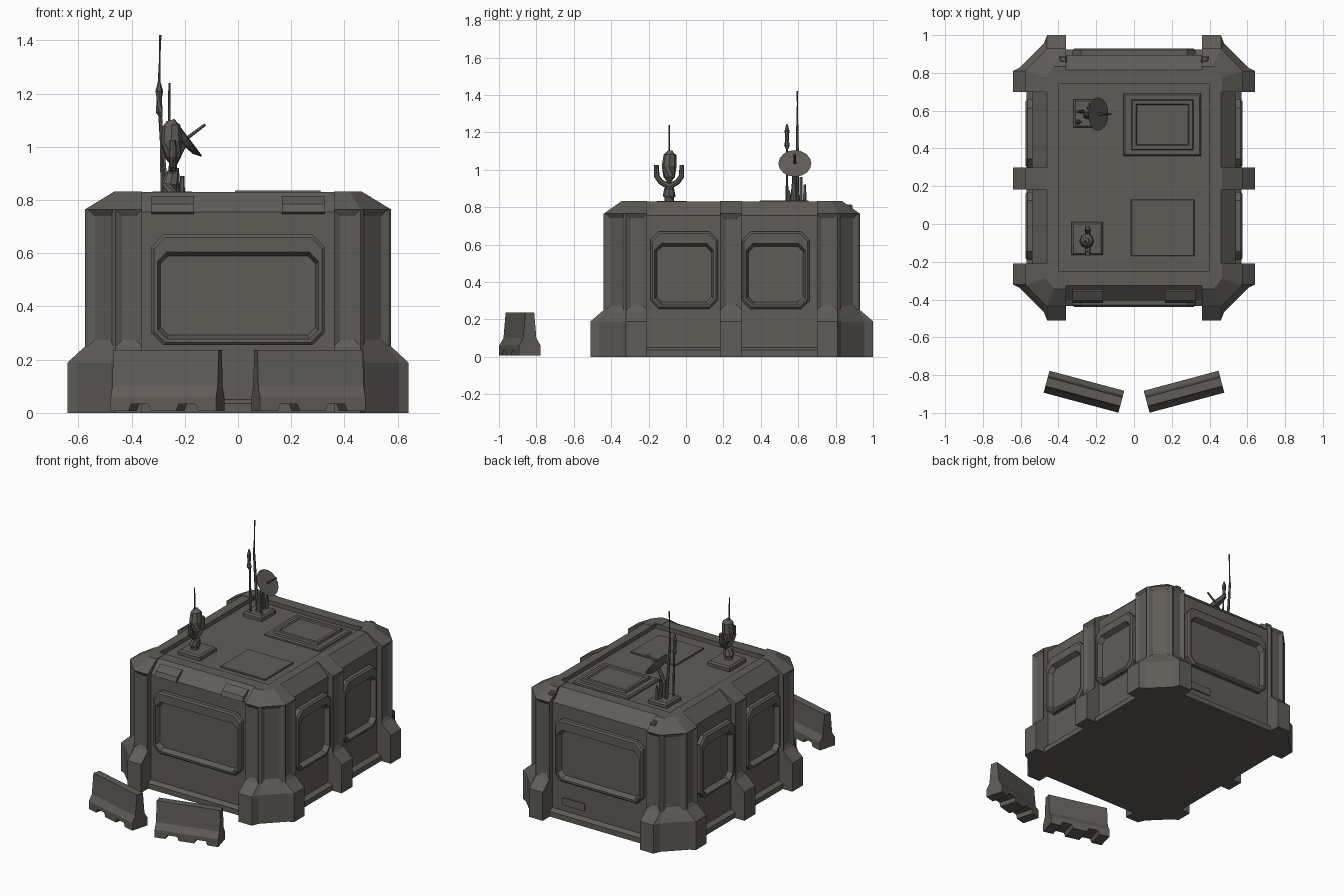
import bpy, bmesh, math
from mathutils import Vector, Matrix

if "Cube" in bpy.data.objects:
    bpy.data.objects.remove(bpy.data.objects["Cube"])

CY = 0.245   # centre of the building in y
mat = bpy.data.materials.new("weathered dark grey")
mat.diffuse_color = (0.115, 0.107, 0.097, 1)
mat.use_nodes = True
mat.node_tree.nodes["Principled BSDF"].inputs["Base Color"].default_value = mat.diffuse_color


def finish(name, bm, matrix=None):
    bmesh.ops.recalc_face_normals(bm, faces=bm.faces)
    if matrix:
        bm.transform(matrix)
    me = bpy.data.meshes.new(name)
    bm.to_mesh(me)
    bm.free()
    me.materials.append(mat)
    ob = bpy.data.objects.new(name, me)
    bpy.context.collection.objects.link(ob)
    return ob


def loft_bm(rings, cap0=True, cap1=True):
    bm = bmesh.new()
    vs = [[bm.verts.new(p) for p in r] for r in rings]
    n = len(vs[0])
    for a, b in zip(vs, vs[1:]):
        for i in range(n):
            j = (i + 1) % n
            bm.faces.new((a[i], a[j], b[j], b[i]))
    if cap0:
        bm.faces.new(vs[0])
    if cap1:
        bm.faces.new(vs[-1])
    return bm


def loft(name, rings, cap0=True, cap1=True, matrix=None):
    return finish(name, loft_bm(rings, cap0, cap1), matrix)


def box(name, x0, x1, y0, y1, z0, z1, bevel=0.0):
    b = bevel
    ring = lambda i, z: [(x0+i, y0+i, z), (x1-i, y0+i, z), (x1-i, y1-i, z), (x0+i, y1-i, z)]
    rings = [ring(0, z0), ring(0, z1 - b)] + ([ring(b, z1)] if b else [])
    return loft(name, rings)


def tube(name, pts, radii, sides=8):
    pts = [Vector(p) for p in pts]
    rings = []
    for i, p in enumerate(pts):
        d = pts[min(i + 1, len(pts) - 1)] - pts[max(i - 1, 0)]
        q = d.to_track_quat('Z', 'Y')
        rings.append([p + q @ Vector((radii[i] * math.cos(t), radii[i] * math.sin(t), 0))
                      for t in [2 * math.pi * k / sides for k in range(sides)]])
    return loft(name, rings)


def octagon(hx, hy, c):
    return [(-hx + c, -hy), (hx - c, -hy), (hx, -hy + c), (hx, hy - c),
            (hx - c, hy), (-hx + c, hy), (-hx, hy - c), (-hx, -hy + c)]


def slab_ring(hx, hy, c, z):
    return [(x, y + CY, z) for x, y in octagon(hx, hy, c)]


def inset_slots(bm, outward, amount):
    """Sink a tall slot into the outward-facing pillar faces."""
    bmesh.ops.recalc_face_normals(bm, faces=bm.faces)
    pick = []
    for f in bm.faces:
        zs = [v.co.z for v in f.verts]
        if min(zs) > 0.24 and max(zs) - min(zs) > 0.4 and f.normal.dot(outward) > 0.5 \
                and f.calc_area() > 0.04:
            pick.append(f)
    bmesh.ops.inset_individual(bm, faces=pick, thickness=amount, depth=-0.014)


# Main shell with sloped eaves and sunken roof deck
loft("building_shell", [
    slab_ring(0.54, 0.65, 0.14, 0), slab_ring(0.54, 0.65, 0.14, 0.755),
    slab_ring(0.46, 0.57, 0.08, 0.83), slab_ring(0.40, 0.495, 0.004, 0.83),
    slab_ring(0.40, 0.495, 0.004, 0.802)])
loft("base_lip", [slab_ring(0.57, 0.68, 0.16, 0), slab_ring(0.57, 0.68, 0.16, 0.035),
                  slab_ring(0.545, 0.655, 0.15, 0.05)])

# Corner pillars with flared feet
inner = [(0.405, 0.455), (0.405, 0.50), (0.36, 0.50)]
foot = inner + [(0.36, 0.755), (0.46, 0.755), (0.478, 0.71), (0.605, 0.583), (0.64, 0.565), (0.64, 0.455)]
shaft = inner + [(0.36, 0.685), (0.46, 0.685), (0.47, 0.675), (0.565, 0.577), (0.575, 0.565), (0.575, 0.455)]
crown = inner + [(0.36, 0.59), (0.42, 0.59), (0.425, 0.585), (0.465, 0.535), (0.465, 0.53), (0.465, 0.455)]
for sx, sn in ((-1, "left"), (1, "right")):
    for sy, fn in ((-1, "front"), (1, "back")):
        rings = [[(sx * x, CY + sy * y, z) for x, y in prof]
                 for prof, z in ((foot, 0), (foot, 0.19), (shaft, 0.25), (shaft, 0.765), (crown, 0.832))]
        bm = loft_bm(rings)
        inset_slots(bm, Vector((sx, sy, 0)), 0.034)
        finish(f"{fn}_{sn}_corner_pillar", bm)

    # Middle pillar of each side wall
    rings = [[(sx * 0.45, 0.182, z), (sx * x, 0.182, z), (sx * x, 0.298, z), (sx * 0.45, 0.298, z)]
             for x, z in ((0.64, 0), (0.64, 0.19), (0.575, 0.25), (0.575, 0.765), (0.465, 0.832))]
    bm = loft_bm(rings)
    inset_slots(bm, Vector((sx, 0, 0)), 0.042)
    finish(f"{sn}_middle_pillar", bm)


# Window frames: raised chamfered surround with a sloped opening
def window(name, cx, cy, angle, hw):
    def ring(h, z0, z1, c, out):
        m = (z0 + z1) / 2
        return [(x, -out, m + z) for x, z in octagon(h, (z1 - z0) / 2, c)]
    rings = [ring(hw, 0.255, 0.67, 0.045, -0.01), ring(hw, 0.255, 0.67, 0.045, 0.025),
             ring(hw - 0.01, 0.265, 0.66, 0.042, 0.035),
             ring(hw - 0.022, 0.277, 0.605, 0.035, 0.035),
             ring(hw - 0.034, 0.292, 0.59, 0.03, 0.002)]
    loft(name, rings, matrix=Matrix.Translation((cx, cy, 0)) @ Matrix.Rotation(angle, 4, 'Z'))


window("front_window", 0, CY - 0.65, 0, 0.325)
window("back_window", 0, CY + 0.65, math.pi, 0.325)
for s, n in ((-1, "left"), (1, "right")):
    window(f"{n}_front_window", s * 0.54, -0.01, s * math.pi / 2, 0.18)
    window(f"{n}_back_window", s * 0.54, 0.48, s * math.pi / 2, 0.18)

# Eave blocks on the front, small fittings on the back
for s, n in ((-1, "left"), (1, "right")):
    a, b = sorted((s * 0.165, s * 0.325))
    loft(f"{n}_eave_block", [[(x, -0.33, 0.80), (x, -0.40, 0.745), (x, -0.418, 0.755),
                              (x, -0.405, 0.785), (x, -0.355, 0.815)] for x in (a, b)])
    box(f"{n}_back_fitting", s * 0.375 - 0.02, s * 0.375 + 0.02, 0.855, 0.89, 0.77, 0.815, 0.008)
box("back_lower_plate", 0.12, 0.28, 0.89, 0.903, 0.09, 0.14)

# Roof hatch, flush panel and antenna plinths
box("hatch_base", -0.055, 0.355, 0.36, 0.69, 0.80, 0.82, 0.008)
c = ((0.15, 0.525))
hatch = lambda hx, hy, z: [(c[0] + i * hx, c[1] + j * hy, z) for i, j in ((-1, -1), (1, -1), (1, 1), (-1, 1))]
loft("hatch_lid", [hatch(0.165, 0.135, 0.815), hatch(0.16, 0.13, 0.836), hatch(0.14, 0.11, 0.836),
                   hatch(0.135, 0.105, 0.828)])
box("roof_panel", -0.015, 0.32, -0.17, 0.13, 0.80, 0.811, 0.004)
box("front_antenna_plinth", -0.33, -0.165, -0.165, 0.01, 0.80, 0.833, 0.01)
box("back_antenna_plinth", -0.32, -0.18, 0.51, 0.66, 0.80, 0.833, 0.01)

# Front antenna: thick post with two upturned arms and a whip
X, Y = -0.245, -0.09
tube("front_antenna_post",
     [(X - .01, Y, .82), (X - .01, Y, .86), (X, Y, .90), (X, Y, .96), (X - .005, Y, 1.02), (X - .005, Y + .005, 1.08), (X - .01, Y + .005, 1.10)],
     [.038, .034, .026, .030, .040, .034, .015])
tube("front_antenna_whip", [(X - .013, Y, 1.08), (X - .013, Y, 1.24)], [.005, .004], 6)
for s, n in ((-1, "front"), (1, "back")):
    tube(f"front_antenna_{n}_arm",
         [(X, Y, .91), (X, Y + s * .045, .935), (X, Y + s * .066, .965), (X, Y + s * .068, 1.025)],
         [.016, .015, .015, .012])

# Back antenna cluster: masts, short posts and a dish
tube("tall_mast", [(-.27, .595, .82), (-.285, .595, 1.0), (-.298, .595, 1.2), (-.292, .595, 1.42)],
     [.011, .009, .007, .005], 6)
tube("short_mast", [(-.285, .54, .82), (-.29, .54, 1.11), (-.296, .54, 1.13), (-.296, .54, 1.21), (-.296, .54, 1.245)],
     [.007, .006, .015, .015, .004], 6)
for i, (x, y, h) in enumerate(((-.23, .635, .92), (-.21, .55, .89), (-.24, .615, .96))):
    tube(f"short_post_{i + 1}", [(x, y, .82), (x, y, h)], [.011, .008], 6)
tube("dish_support", [(-.25, .575, .82), (-.245, .58, .93), (-.20, .582, 1.02)], [.02, .014, .012])
D, C = Vector((.8, 0, .6)), Vector((-.195, .582, 1.03))
tube("dish", [C - D * .022, C - D * .014, C + D * .006, C + D * .010, C - D * .004], [.02, .06, .088, .086, .02], 16)
tube("dish_horn", [C - D * .01, C + D * .09], [.008, .006], 6)

# Two road barriers with notched feet, mirrored in front
half = [(-.060, .06), (-.036, .10), (-.024, .237)]
for s, n in ((-1, "left"), (1, "right")):
    rings = []
    for x, zb in ((-.205, .008), (-.135, .008), (-.125, .034), (-.06, .034), (-.05, .008),
                  (.05, .008), (.06, .034), (.125, .034), (.135, .008), (.205, .008)):
        prof = [(-.060, zb)] + half + [(-y, z) for y, z in reversed(half)] + [(.060, zb)]
        rings.append([(x, y, z) for y, z in prof])
    loft(f"{n}_road_barrier", rings,
         matrix=Matrix.Translation((s * .265, -.888, 0)) @ Matrix.Rotation(s * math.radians(15), 4, 'Z'))
